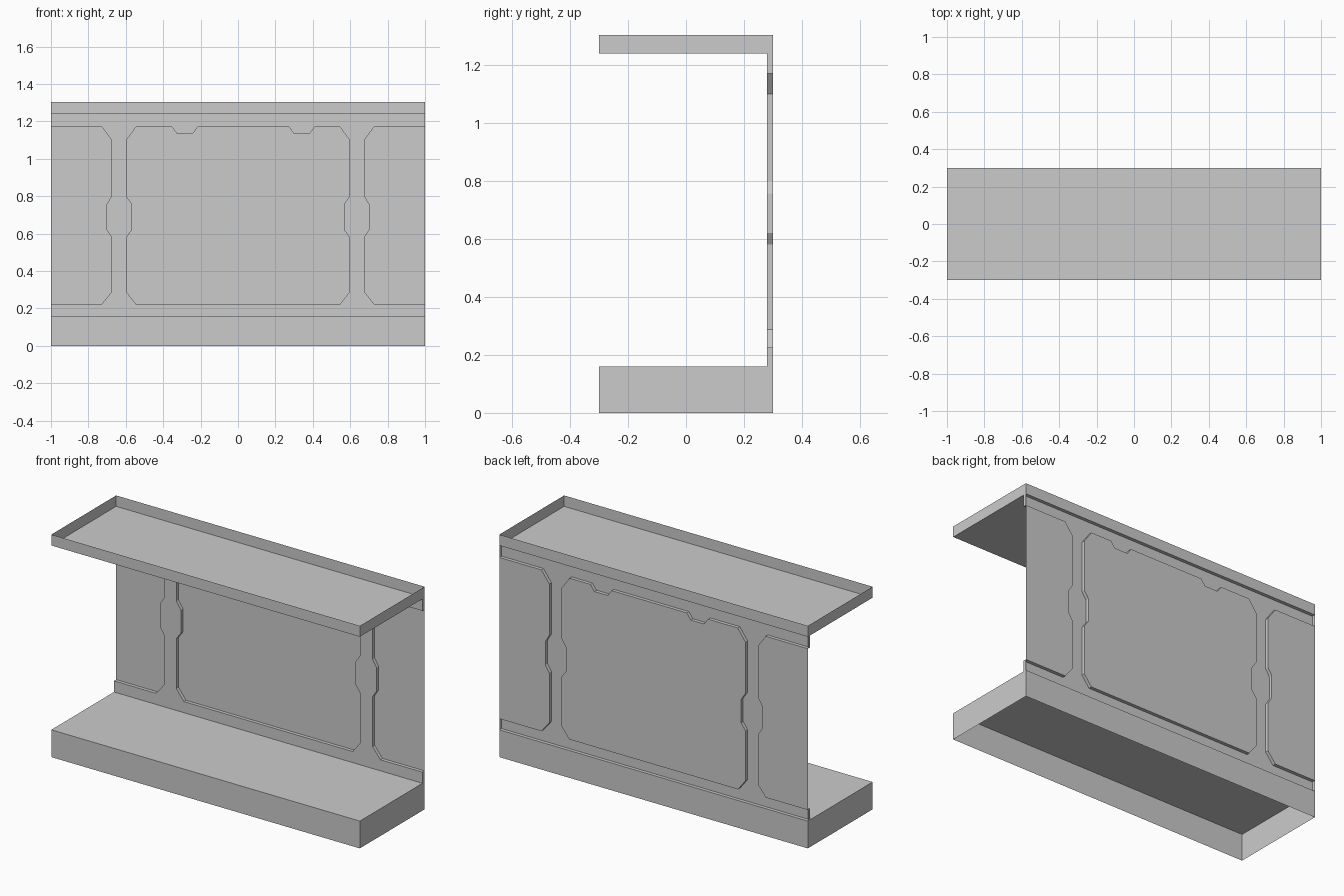
import bpy, bmesh

if "Cube" in bpy.data.objects:
    bpy.data.objects.remove(bpy.data.objects["Cube"])

FRONT, BACK = 0.28, 0.30
Z0, Z1, Z2, Z3 = 0.16, 0.225, 1.17, 1.24


def finish(bm, name):
    me = bpy.data.meshes.new(name)
    bm.to_mesh(me)
    bm.free()
    ob = bpy.data.objects.new(name, me)
    bpy.context.collection.objects.link(ob)
    return ob


def open_box(name, z_low, z_high, open_dir):
    """Thin-walled box with the face pointing along open_dir removed."""
    bm = bmesh.new()
    bmesh.ops.create_cube(bm, size=1)
    bmesh.ops.scale(bm, vec=(2, 0.6, z_high - z_low), verts=bm.verts)
    bmesh.ops.translate(bm, vec=(0, 0, (z_low + z_high) / 2), verts=bm.verts)
    bm.normal_update()
    lid = [f for f in bm.faces if f.normal.z * open_dir > 0.5]
    bmesh.ops.delete(bm, geom=lid, context='FACES')
    return finish(bm, name)


# Base hollow below, top tray open above
open_box("base", 0, Z0, -1)
open_box("top_tray", Z3, 1.304, 1)

# Panel outlines as (x, z), right half read from bottom to top
side_edge = [(0.727, Z1), (0.676, 0.288), (0.676, 0.58), (0.702, 0.62),
             (0.702, 0.757), (0.676, 0.80), (0.676, 1.10), (0.727, Z2)]
mid_edge = [(0.547, Z1), (0.596, 0.288), (0.596, 0.58), (0.567, 0.62),
            (0.567, 0.757), (0.596, 0.80), (0.596, 1.10), (0.545, Z2)]


def notch(x):
    return [(x + 0.069, Z2), (x + 0.043, 1.135), (x - 0.043, 1.135), (x - 0.069, Z2)]


def mirror(pts):
    return [(-x, z) for x, z in reversed(pts)]


right_panel = [(1, Z1)] + side_edge + [(1, Z2)]
left_panel = mirror(right_panel)
mid_panel = mid_edge + notch(0.341) + notch(-0.284) + mirror(mid_edge)
frame_outline = [(-1, Z0), (1, Z0)] + right_panel + [(1, Z3), (-1, Z3)] + left_panel

# Pressed back wall: frame at the front plane, panels at the back plane
bm = bmesh.new()


def loop_verts(pts, y):
    return [bm.verts.new((x, y, z)) for x, z in pts]


edges = []
for pts in (frame_outline, mid_panel):
    vs = loop_verts(pts, FRONT)
    edges += [bm.edges.new((vs[i - 1], vs[i])) for i in range(len(vs))]
# the open panel sides are not part of the frame outline
bmesh.ops.triangle_fill(bm, edges=edges, use_beauty=True, normal=(0, -1, 0))


def strip(pts):
    """Step wall between the two planes along a polyline."""
    a, b = loop_verts(pts, FRONT), loop_verts(pts, BACK)
    for i in range(len(pts) - 1):
        bm.faces.new((a[i], a[i + 1], b[i + 1], b[i]))


for pts in (right_panel, left_panel, mid_panel):
    bm.faces.new(loop_verts(pts, BACK))
strip(right_panel)
strip(left_panel)
strip(mid_panel + mid_panel[:1])

# End caps of the rails
for x in (-1, 1):
    strip([(x, Z0), (x, Z1)])
    strip([(x, Z2), (x, Z3)])

bmesh.ops.remove_doubles(bm, verts=bm.verts, dist=0.0005)
bmesh.ops.recalc_face_normals(bm, faces=bm.faces)
bm.normal_update()
if sum(f.normal.y * f.calc_area() for f in bm.faces) > 0:
    bmesh.ops.reverse_faces(bm, faces=bm.faces)
finish(bm, "back_wall")
